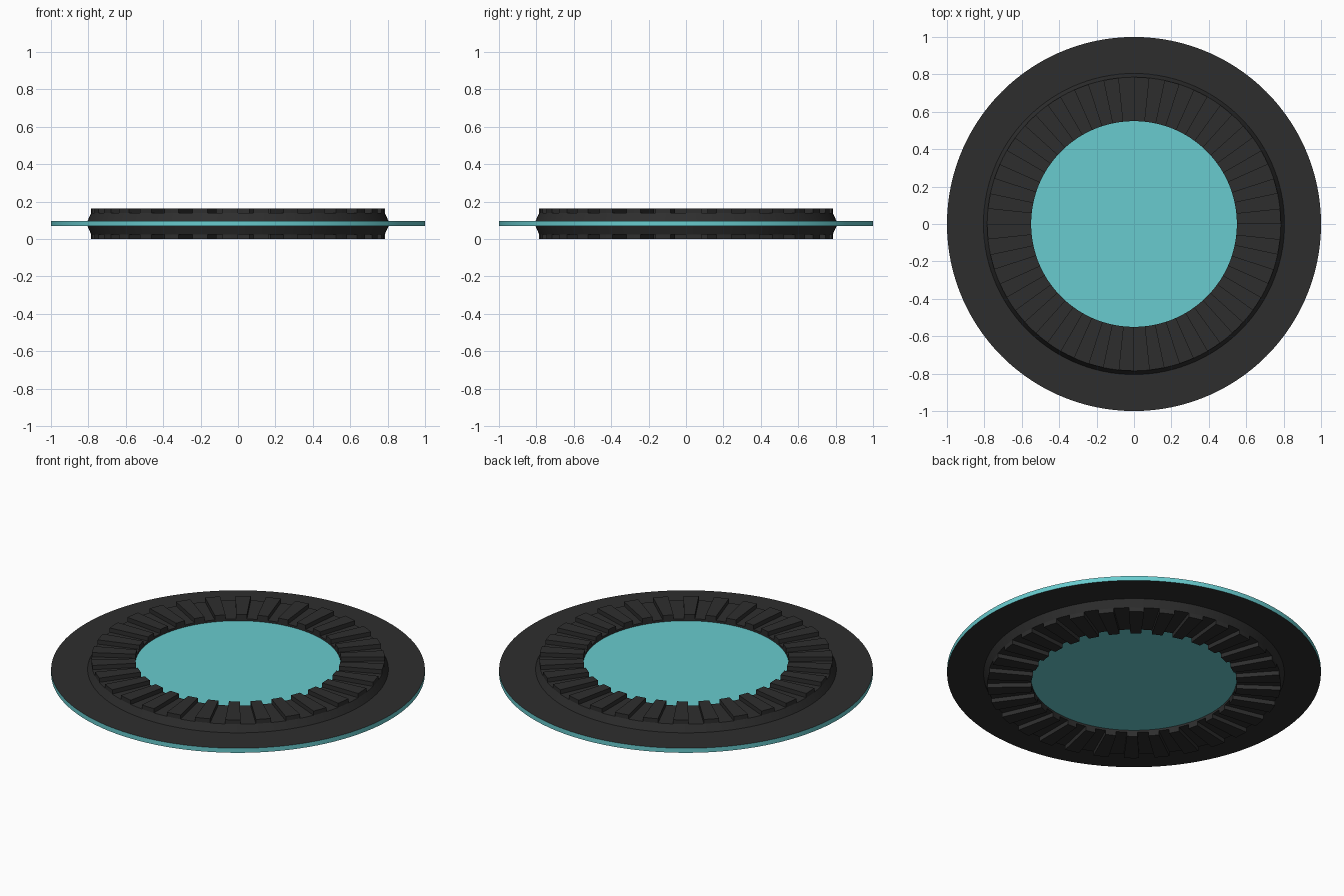
import bpy, bmesh
from math import sin, cos, radians, tau

if "Cube" in bpy.data.objects:
    bpy.data.objects.remove(bpy.data.objects["Cube"])

MID = 0.0815          # mirror plane height
TEETH = 30


def material(name, color):
    m = bpy.data.materials.new(name)
    m.diffuse_color = (*color, 1)
    m.use_nodes = True
    m.node_tree.nodes["Principled BSDF"].inputs["Base Color"].default_value = m.diffuse_color
    return m


teal = material("teal", (0.14, 0.60, 0.62))
dark = material("dark", (0.027, 0.027, 0.027))


def finish(name, bm, mats, smooth=True):
    bmesh.ops.recalc_face_normals(bm, faces=bm.faces)
    me = bpy.data.meshes.new(name)
    bm.to_mesh(me)
    bm.free()
    ob = bpy.data.objects.new(name, me)
    bpy.context.collection.objects.link(ob)
    for m in mats:
        me.materials.append(m)
    if smooth:
        bpy.ops.object.select_all(action='DESELECT')
        ob.select_set(True)
        bpy.context.view_layer.objects.active = ob
        bpy.ops.object.shade_smooth_by_angle(angle=radians(15))
    return ob


def lathe(name, profile, mats, closed, mat_ids=None, n=120):
    """Revolve an (r, z) profile around z; one material id per profile edge."""
    bm = bmesh.new()
    rings = [[bm.verts.new((r * cos(tau * i / n), r * sin(tau * i / n), z))
              for i in range(n)] for r, z in profile]
    count = len(rings) if closed else len(rings) - 1
    for k in range(count):
        a, b = rings[k], rings[(k + 1) % len(rings)]
        for i in range(n):
            j = (i + 1) % n
            f = bm.faces.new((a[i], a[j], b[j], b[i]))
            f.material_index = mat_ids[k] if mat_ids else 0
    if not closed:
        for ring, flip in ((rings[0], True), (rings[-1], False)):
            bm.faces.new(ring[::-1] if flip else ring)
    return finish(name, bm, mats)


# thin brim: dark faces, teal rim
lathe("brim", [(0.79, 0.069), (1.0, 0.069), (1.0, 0.096), (0.79, 0.096)],
      [dark, teal], True, [0, 1, 0, 0])

# raised ring carrying the teeth on both sides
lathe("tooth_ring", [(0.55, 0.025), (0.785, 0.025), (0.805, 0.069),
                     (0.805, 0.096), (0.785, 0.138), (0.55, 0.138)], [dark], True)

# teal centre disc
lathe("centre_disc", [(0.55, 0.037), (0.55, 0.126)], [teal], False)


def teeth(name, z0, z1):
    """Radial blocks separated by equal gaps."""
    bm = bmesh.new()
    half = 180 / TEETH
    for t in range(TEETH):
        angles = [radians(2 * half * t + half * s / 2) for s in range(3)]
        outline = [(0.785 * cos(a), 0.785 * sin(a)) for a in angles]
        outline += [(0.55 * cos(a), 0.55 * sin(a)) for a in reversed(angles)]
        lo = [bm.verts.new((x, y, z0)) for x, y in outline]
        hi = [bm.verts.new((x, y, z1)) for x, y in outline]
        bm.faces.new(lo[::-1])
        bm.faces.new(hi)
        for i in range(6):
            j = (i + 1) % 6
            bm.faces.new((lo[i], lo[j], hi[j], hi[i]))
    return finish(name, bm, [dark], smooth=False)


teeth("upper_teeth", 0.130, 2 * MID)
teeth("lower_teeth", 0.0, 0.033)
